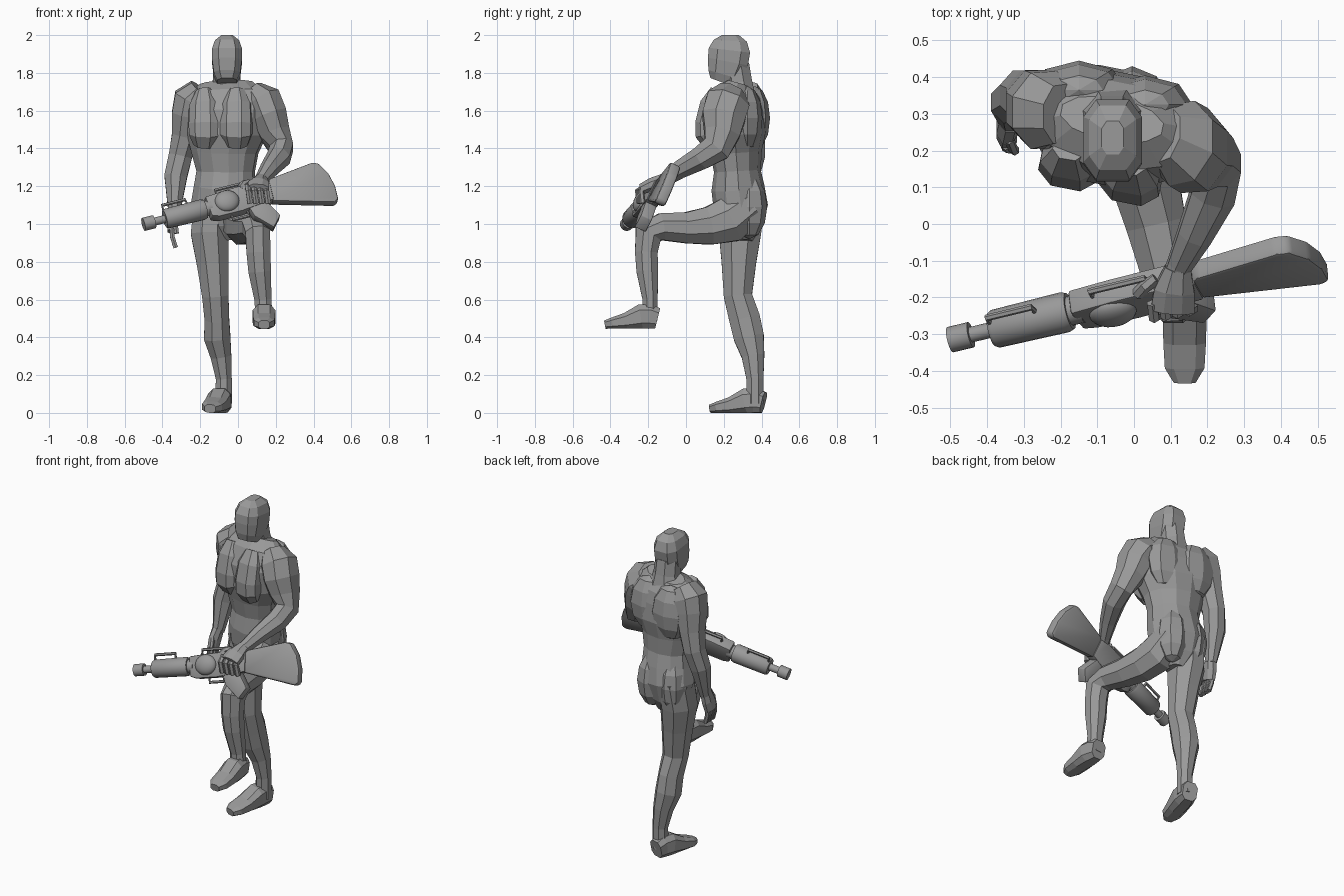
import bpy, bmesh, math
from mathutils import Vector, Matrix

if "Cube" in bpy.data.objects:
    bpy.data.objects.remove(bpy.data.objects["Cube"])

grey = bpy.data.materials.new("plain grey")
grey.use_nodes = True
GREY = (0.32, 0.32, 0.32, 1)
grey.diffuse_color = GREY
grey.node_tree.nodes["Principled BSDF"].inputs["Base Color"].default_value = GREY


def finish(bm, name, matrix=None, smooth=False):
    bmesh.ops.recalc_face_normals(bm, faces=bm.faces)
    mesh = bpy.data.meshes.new(name)
    bm.to_mesh(mesh)
    bm.free()
    mesh.materials.append(grey)
    obj = bpy.data.objects.new(name, mesh)
    bpy.context.collection.objects.link(obj)
    if matrix is not None:
        obj.matrix_world = matrix
    if smooth:
        bpy.ops.object.select_all(action='DESELECT')
        obj.select_set(True)
        bpy.context.view_layer.objects.active = obj
        bpy.ops.object.shade_smooth_by_angle(angle=math.radians(35))
    return obj


def loft(name, rings, side=(1, 0, 0), n=8, power=1, matrix=None, smooth=False):
    """Skin rings (x, y, z, half width, half depth) set square to their path.
    A power under 1 makes the rings boxier."""
    bm = bmesh.new()
    pts = [Vector(r[:3]) for r in rings]
    k = math.cos(math.pi / n) ** -power
    loops = []
    for i, r in enumerate(rings):
        t = (pts[min(i + 1, len(pts) - 1)] - pts[max(i - 1, 0)]).normalized()
        s = Vector(side)
        s = (s - t * s.dot(t)).normalized()
        d = t.cross(s)
        loop = []
        for j in range(n):
            a = (j + 0.5) * math.tau / n
            c, e = (k * math.copysign(abs(f) ** power, f) for f in (math.cos(a), math.sin(a)))
            loop.append(bm.verts.new(pts[i] + s * (r[3] * c) + d * (r[4] * e)))
        loops.append(loop)
    for lo, hi in zip(loops, loops[1:]):
        for j in range(n):
            bm.faces.new((lo[j], lo[(j + 1) % n], hi[(j + 1) % n], hi[j]))
    bm.faces.new(loops[0])
    bm.faces.new(loops[-1])
    return finish(bm, name, matrix, smooth)


def tube(name, points, r, **kw):
    return loft(name, [(*p, r, r) for p in points], n=6, **kw)


def ball(name, centre, size, u=8, v=6, matrix=None, smooth=False):
    bm = bmesh.new()
    bmesh.ops.create_uvsphere(bm, u_segments=u, v_segments=v, radius=1)
    bmesh.ops.scale(bm, vec=size, verts=bm.verts)
    bmesh.ops.translate(bm, vec=centre, verts=bm.verts)
    return finish(bm, name, matrix, smooth)


def plate(name, outline, half, bevel, matrix):
    """Extrude an outline in x and z to both sides of y = 0."""
    bm = bmesh.new()
    face = bm.faces.new([bm.verts.new((x, -half, z)) for x, z in outline])
    ext = bmesh.ops.extrude_face_region(bm, geom=[face])
    verts = [e for e in ext["geom"] if isinstance(e, bmesh.types.BMVert)]
    bmesh.ops.translate(bm, vec=(0, 2 * half, 0), verts=verts)
    bmesh.ops.bevel(bm, geom=bm.edges[:], offset=bevel, segments=2, affect='EDGES', profile=0.5)
    return finish(bm, name, matrix, True)


# Torso, turned a little so the left shoulder leads
turn = (math.cos(0.2), -math.sin(0.2), 0)
loft("torso", [
    (-.06, .285, 1.745, .14, .06), (-.06, .27, 1.69, .21, .12), (-.06, .255, 1.6, .225, .15),
    (-.06, .26, 1.48, .21, .155), (-.07, .265, 1.38, .175, .13), (-.065, .272, 1.28, .152, .118),
    (-.07, .275, 1.19, .16, .135), (-.08, .29, 1.09, .167, .138), (-.085, .29, .99, .125, .11),
    (-.07, .29, .91, .05, .06)], side=turn, n=12)
for name, x in (("right", -1), ("left", 1)):
    cx, dy = -.09 + .083 * x, -.02 * x
    loft(name + "_pectoral", [
        (cx, .2 + dy, 1.7, .045, .05), (cx, .165 + dy, 1.63, .078, .065), (cx, .145 + dy, 1.53, .083, .07),
        (cx, .145 + dy, 1.48, .082, .07), (cx, .175 + dy, 1.43, .06, .06)], side=turn, power=.8)
    ball(name + "_shoulder_blade", (-.06 + .09 * x, .345 + dy, 1.56), (.13, .08, .17))
    ball(name + "_buttock", (-.075 + .07 * x, .335, 1.09), (.095, .095, .17))

# Neck and head
loft("neck", [(-.06, .29, 1.66, .1, .08), (-.06, .275, 1.75, .074, .075), (-.06, .26, 1.84, .07, .075)])
loft("head", [
    (-.058, .19, 1.75, .052, .065), (-.058, .205, 1.79, .07, .09), (-.058, .222, 1.86, .079, .108),
    (-.058, .23, 1.92, .08, .11), (-.058, .235, 1.97, .064, .088), (-.058, .235, 2, .03, .045)], power=.65)

# Standing right leg and raised left leg
loft("right_leg", [
    (-.14, .3, 1.12, .09, .12), (-.15, .285, .95, .1, .112), (-.135, .28, .8, .085, .092),
    (-.12, .275, .62, .07, .075), (-.112, .31, .5, .065, .082), (-.11, .333, .4, .07, .08),
    (-.09, .355, .3, .055, .06), (-.075, .365, .18, .042, .045), (-.077, .365, .05, .045, .045)])
loft("left_leg", [
    (-.01, .34, 1.1, .09, .1), (.01, .23, 1.02, .095, .12), (.03, .12, .99, .092, .1), (.06, 0, .98, .082, .082),
    (.09, -.13, .985, .07, .072), (.105, -.2, .95, .066, .075), (.108, -.21, .85, .063, .06),
    (.115, -.205, .75, .06, .057), (.132, -.19, .6, .045, .04), (.138, -.19, .49, .045, .04)])


def foot(name, x, y, z, splay):
    shape = ((0, .055, .045), (-.04, .065, .052), (-.09, .065, .06), (-.17, .042, .058), (-.24, .03, .054), (-.28, .022, .03))
    loft(name, [(x + splay * dy, y + dy, z + h, w, h) for dy, h, w in shape], power=.7)


foot("right_foot", -.077, .41, 0, .25)
foot("left_foot", .138, -.15, .445, 0)

# Hanging right arm
loft("right_arm", [
    (-.2, .3, 1.715, .06, .08), (-.245, .31, 1.66, .095, .105), (-.262, .32, 1.58, .088, .1),
    (-.28, .34, 1.47, .07, .08), (-.305, .35, 1.36, .062, .068), (-.33, .33, 1.25, .06, .058),
    (-.335, .3, 1.12, .04, .042), (-.337, .285, 1.06, .031, .036)])
loft("right_hand", [(-.337, .285, 1.08, .031, .036), (-.345, .265, 1.02, .03, .05), (-.35, .25, .96, .024, .047)])
for i in range(4):
    y = .215 + .024 * i
    tube("right_finger", [(-.35, y, .98), (-.347, y - .008, .93), (-.33, y - .01, .875)], .012)
tube("right_thumb", [(-.34, .23, 1.04), (-.33, .205, .99), (-.325, .2, .95)], .012)

# Bent left arm, with the hand on the rifle
loft("left_arm", [
    (.08, .245, 1.695, .06, .08), (.13, .22, 1.645, .1, .115), (.165, .2, 1.57, .095, .115),
    (.195, .19, 1.48, .08, .095), (.23, .16, 1.4, .062, .078), (.215, .08, 1.35, .061, .062),
    (.165, -.03, 1.29, .047, .048), (.125, -.11, 1.235, .034, .036), (.11, -.15, 1.21, .034, .036)])
loft("left_hand", [(.12, -.12, 1.23, .036, .036), (.11, -.18, 1.21, .055, .035), (.105, -.235, 1.185, .06, .028)])
for i in range(4):
    x, y = .05 + .032 * i, -.235 + .006 * i
    tube("left_finger", [(x, y + .02, 1.2), (x + .005, y - .02, 1.175), (x + .015, y - .012, 1.11)], .014)
tube("left_thumb", [(.06, -.15, 1.22), (.03, -.17, 1.215), (.01, -.19, 1.19)], .015)

# Rifle, built along its own x axis, then tilted and rolled into place
along = Vector((1, .24, .25)).normalized()
up = Vector((0, .42, .9))
up = (up - along * up.dot(along)).normalized()
rifle = Matrix((along, up.cross(along), up)).transposed().to_4x4()
rifle.translation = (0, -.195, 1.123)

profile = ((-.53, .02), (-.53, .035), (-.47, .035), (-.47, .021), (-.41, .021), (-.41, .046),
           (-.4, .052), (-.2, .055), (-.185, .05), (-.185, .04), (-.15, .04))
loft("barrel", [(s, 0, 0, r, r) for s, r in profile], side=(0, 1, 0), n=20, matrix=rifle, smooth=True)
plate("receiver", [(-.17, -.06), (-.17, .055), (-.05, .065), (.13, .07), (.19, .055),
                   (.18, -.055), (0, -.075), (-.13, -.075)], .036, .008, rifle)
plate("stock", [(.17, .045), (.2, .07), (.44, .1), (.475, .09), (.51, .02), (.522, -.06),
                (.515, -.14), (.49, -.155), (.17, -.06)], .03, .012, rifle)
plate("magazine", [(.03, -.03), (.13, -.03), (.185, -.15), (.13, -.21), (.05, -.12)], .032, .006, rifle)
ball("round_drum", (-.065, -.033, 0), (.066, .036, .06), 24, 12, rifle, True)
for name, a, b, h in (("front_handle", -.4, -.27, .08), ("top_handle", -.1, .06, .09), ("trigger_guard", -.06, .03, -.1)):
    base = .04 if h > 0 else -.06
    tube(name, [(a, 0, base), (a, 0, h), (b, 0, h), (b, 0, base)], .008, side=(0, 1, 0), matrix=rifle, smooth=True)
